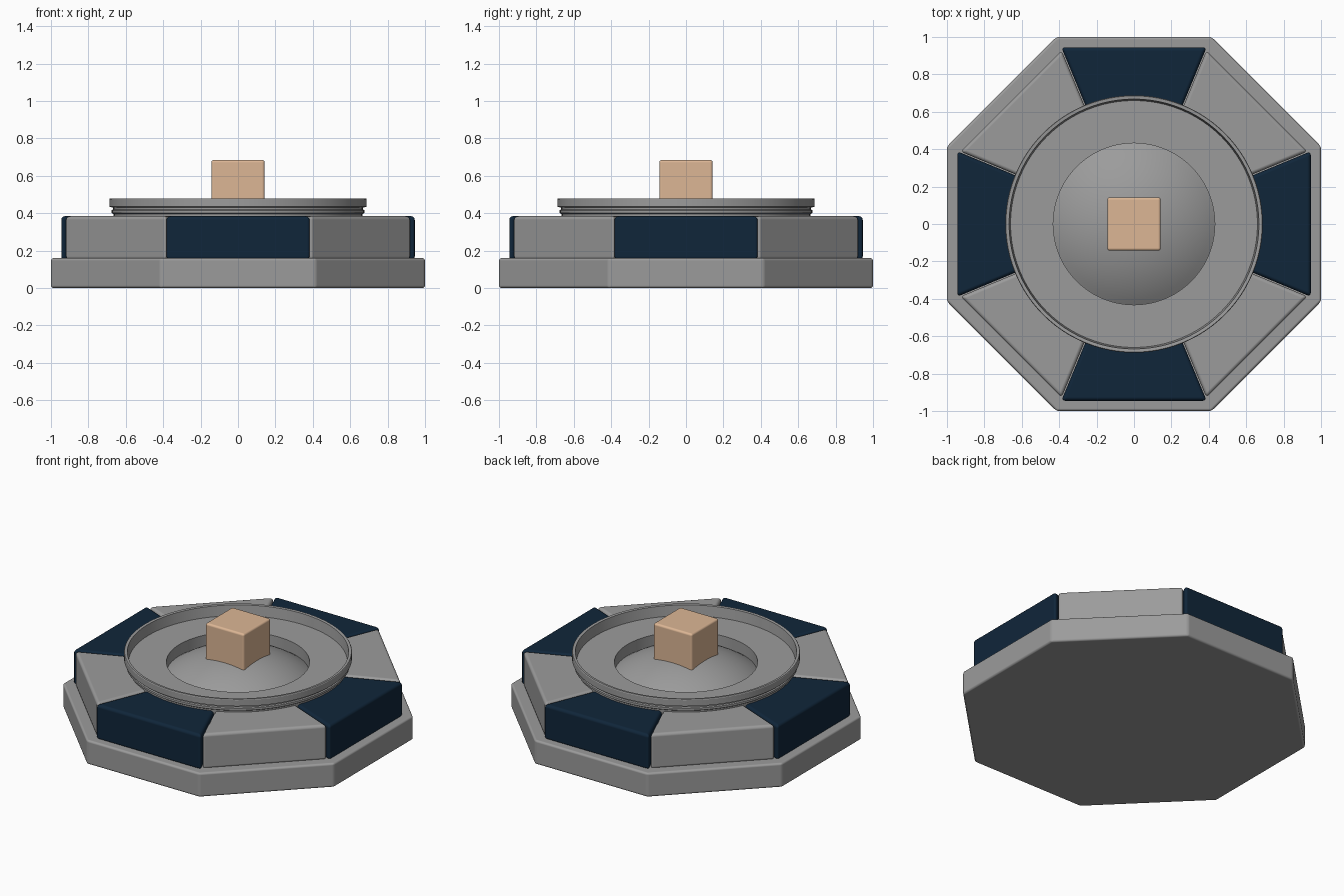
import bpy, bmesh, math
from mathutils import Matrix

if "Cube" in bpy.data.objects:
    bpy.data.objects.remove(bpy.data.objects["Cube"])


def material(name, rgb):
    m = bpy.data.materials.new(name)
    m.diffuse_color = (*rgb, 1)
    m.use_nodes = True
    m.node_tree.nodes["Principled BSDF"].inputs["Base Color"].default_value = m.diffuse_color
    return m


GREY = material("stone grey", (0.33, 0.33, 0.33))
NAVY = material("dark navy", (0.005, 0.019, 0.042))
TAN = material("warm tan", (0.72, 0.47, 0.30))


def finish(name, bm, mat, bevel=0, angle=30):
    bmesh.ops.recalc_face_normals(bm, faces=bm.faces)
    mesh = bpy.data.meshes.new(name)
    bm.to_mesh(mesh)
    bm.free()
    mesh.materials.append(mat)
    ob = bpy.data.objects.new(name, mesh)
    bpy.context.collection.objects.link(ob)
    if bevel:
        mod = ob.modifiers.new("bevel", 'BEVEL')
        mod.width, mod.segments = bevel, 3
        mod.limit_method = 'ANGLE'
        mod.harden_normals = True
    bpy.ops.object.select_all(action='DESELECT')
    bpy.context.view_layer.objects.active = ob
    ob.select_set(True)
    bpy.ops.object.shade_smooth_by_angle(angle=math.radians(angle))
    return ob


def prism(name, points, z0, z1, mat, bevel):
    bm = bmesh.new()
    face = bm.faces.new([bm.verts.new((x, y, z0)) for x, y in points])
    ext = bmesh.ops.extrude_face_region(bm, geom=[face])["geom"]
    for v in ext:
        if isinstance(v, bmesh.types.BMVert):
            v.co.z = z1
    # keep the bottom cap if the extrusion dropped it
    if not any(all(abs(v.co.z - z0) < 1e-6 for v in f.verts) for f in bm.faces):
        bm.faces.new([v for v in bm.verts if abs(v.co.z - z0) < 1e-6])
    return finish(name, bm, mat, bevel)


def lathe(name, profile, mat, closed, angle=30, steps=96):
    bm = bmesh.new()
    rings = [[bm.verts.new((r * math.cos(2 * math.pi * i / steps),
                            r * math.sin(2 * math.pi * i / steps), z))
              for i in range(steps)] for r, z in profile]
    pairs = list(zip(rings, rings[1:]))
    if closed:
        pairs.append((rings[-1], rings[0]))
    else:
        bm.faces.new(rings[0])
        bm.faces.new(rings[-1])
    for a, b in pairs:
        for i in range(steps):
            j = (i + 1) % steps
            bm.faces.new((a[i], a[j], b[j], b[i]))
    return finish(name, bm, mat, 0, angle)


# Octagonal base
R = 1 / math.cos(math.pi / 8)
prism("base", [(R * math.cos(math.pi / 8 + i * math.pi / 4),
                R * math.sin(math.pi / 8 + i * math.pi / 4)) for i in range(8)],
      0, 0.16, GREY, 0.014)

# Eight wedge blocks, alternating colours
T = math.tan(math.pi / 8)
for i in range(8):
    navy = i % 2 == 0
    outer, inner, gap = (0.945 if navy else 0.93), 0.56, 0.003
    ho, hi = outer * T - gap, inner * T - gap
    ca, sa = math.cos(i * math.pi / 4), math.sin(i * math.pi / 4)
    pts = [(x * ca - y * sa, x * sa + y * ca) for x, y in
           [(inner, -hi), (outer, -ho), (outer, ho), (inner, hi)]]
    prism(f"{'navy' if navy else 'grey'}_wedge_{i // 2 + 1}", pts,
          0.15, 0.385, NAVY if navy else GREY, 0.02)

# Round tray: rim, grooved outside, floor with a central hole
lathe("tray", [(0.432, 0.30), (0.432, 0.41), (0.66, 0.41), (0.668, 0.478),
               (0.685, 0.48), (0.688, 0.475), (0.688, 0.435), (0.668, 0.43),
               (0.668, 0.42), (0.676, 0.416), (0.676, 0.402), (0.665, 0.395),
               (0.66, 0.30)], GREY, True)

# Sunken dome inside the tray hole
S, TOP = 0.75, 0.472
angles = [math.asin(0.432 / S) * (1 - k / 12) for k in range(12)]
lathe("dome", [(0.432, 0.29)] + [(S * math.sin(a), TOP - S + S * math.cos(a)) for a in angles],
      GREY, False)

# Central cube button
bm = bmesh.new()
bmesh.ops.create_cube(bm, size=0.285, matrix=Matrix.Translation((0, 0, 0.5425)))
finish("cube_button", bm, TAN, 0.014)
